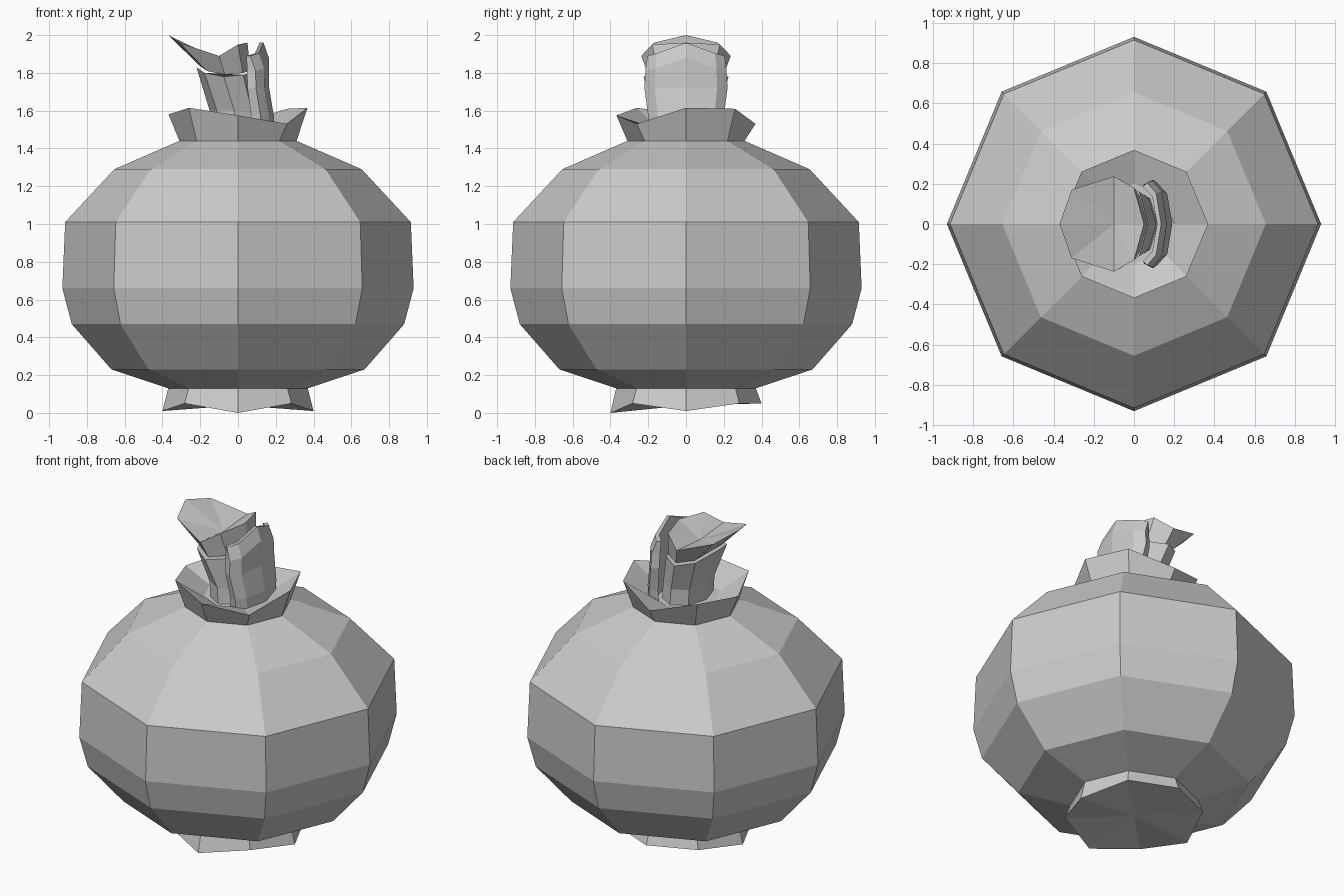
import bpy, bmesh
from math import sin, cos, pi

if "Cube" in bpy.data.objects:
    bpy.data.objects.remove(bpy.data.objects["Cube"])


def loft(name, rings, bottom=None, top=None):
    """Skin closed rings; optionally close ends with a fan to a centre point."""
    bm = bmesh.new()
    loops = [[bm.verts.new(p) for p in r] for r in rings]
    n = len(loops[0])
    for a, b in zip(loops, loops[1:]):
        for i in range(n):
            j = (i + 1) % n
            bm.faces.new((a[i], a[j], b[j], b[i]))
    for loop, tip in ((loops[0], bottom), (loops[-1], top)):
        if tip:
            c = bm.verts.new(tip)
            for i in range(n):
                bm.faces.new((loop[i], loop[(i + 1) % n], c))
        else:
            bm.faces.new(loop)
    bmesh.ops.recalc_face_normals(bm, faces=bm.faces)
    me = bpy.data.meshes.new(name)
    bm.to_mesh(me)
    bm.free()
    ob = bpy.data.objects.new(name, me)
    bpy.context.collection.objects.link(ob)
    return ob


def ring(r, z, cx=0, ry=None):
    """Eight-sided ring; z is one height or eight, counter-clockwise from +x."""
    zs = z if isinstance(z, (list, tuple)) else [z] * 8
    ry = ry or r
    return [(cx + r * cos(i * pi / 4), ry * sin(i * pi / 4), zs[i]) for i in range(8)]


# Bulb, jagged root base and uneven torn collar
root = ring(0.40, [0.01, 0.05, 0.05, 0.05, 0.01, 0.05, 0.0, 0.05])
profile = [(0.37, 0.13), (0.67, 0.23), (0.88, 0.47), (0.93, 0.66),
           (0.915, 1.01), (0.655, 1.29), (0.31, 1.44)]
collar = ring(0.368, [1.615, 1.61, 1.53, 1.60, 1.58, 1.615, 1.575, 1.53])
loft("bulb", [root] + [ring(r, z) for r, z in profile] + [collar, ring(0.2, 1.5)],
     bottom=(0, 0, 0.04), top=(0, 0, 1.5))

# Main stalk
stalk = [ring(0.13, 1.46, -0.01, 0.18), ring(0.13, 1.6, -0.02, 0.18),
         ring(0.145, [1.8, 1.79, 1.78, 1.8, 1.83, 1.8, 1.78, 1.79], -0.075, 0.225)]
loft("stalk", stalk)

# Cut leaf opening to the left, with a dished top
low = ring(0.135, [1.81, 1.80, 1.79, 1.81, 1.84, 1.81, 1.79, 1.80], -0.07, 0.2)
half = [(0, 0.18, 1.95), (-0.10, 0.237, 1.89), (-0.31, 0.17, 1.96)]
rim = ([(0.05, 0, 1.96)] + half + [(-0.37, 0, 2.0)]
       + [(x, -y, z) for x, y, z in reversed(half)])
loft("cut_leaf", [low, rim], top=(-0.10, 0, 1.87))


# Curved leaf sheath wrapping the right of the stalk
def crescent(x, w, z, drop, t):
    outer = [(x - 0.07, -w, z - drop), (x - 0.025, -w * 0.75, z - drop * 0.8), (x, 0, z),
             (x - 0.025, w * 0.75, z - drop * 0.8), (x - 0.07, w, z - drop)]
    inner = [(px - t, py * 0.9, pz) for px, py, pz in reversed(outer)]
    return outer + inner


loft("side_leaf", [crescent(0.19, 0.19, 1.48, 0, 0.05), crescent(0.19, 0.2, 1.57, 0, 0.05),
                   crescent(0.165, 0.22, 1.72, 0, 0.045),
                   crescent(0.163, 0.215, 1.88, 0.07, 0.045),
                   crescent(0.135, 0.205, 1.96, 0.07, 0.02)])
